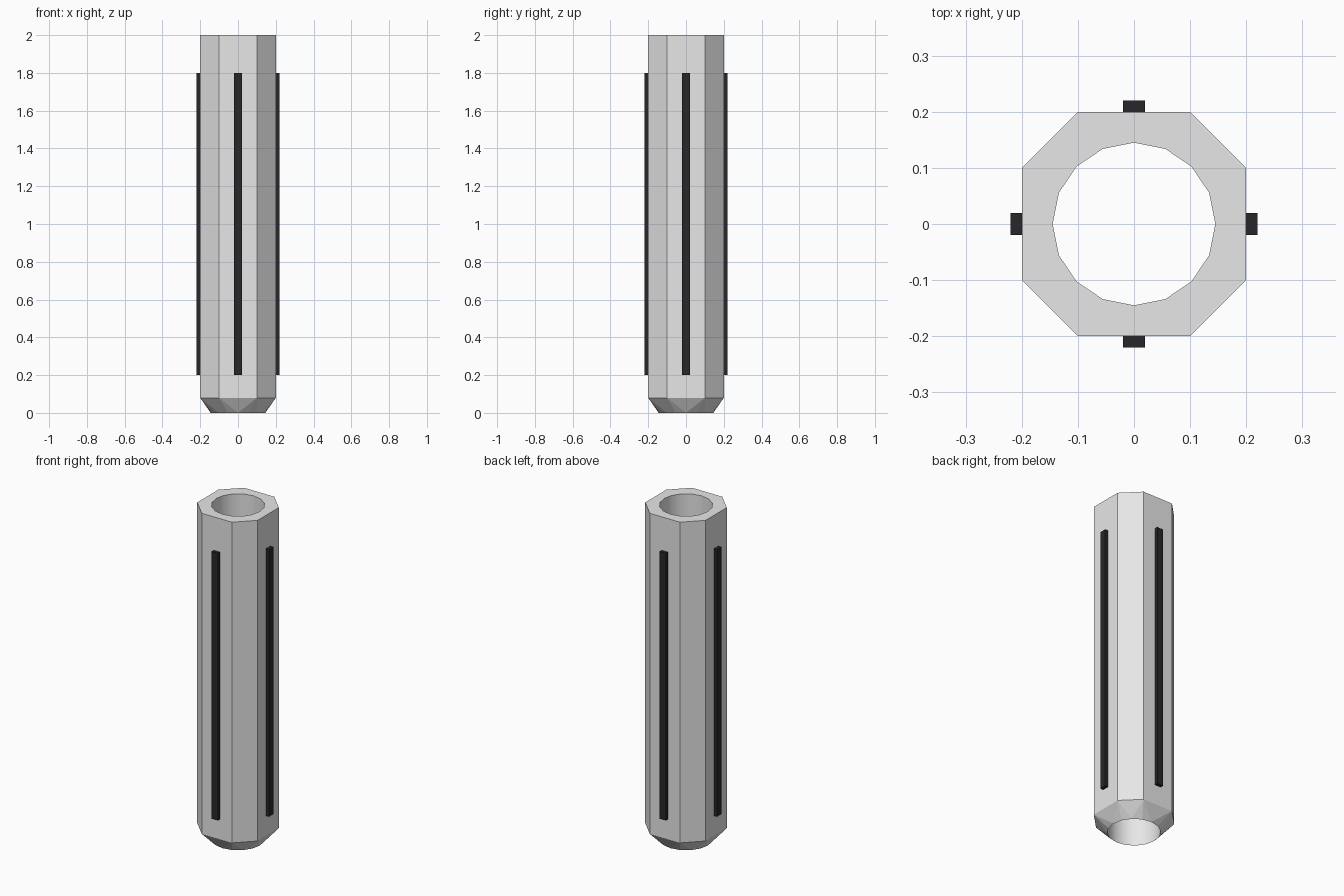
import bpy, bmesh, math

if "Cube" in bpy.data.objects:
    bpy.data.objects.remove(bpy.data.objects["Cube"])


def material(name, value):
    m = bpy.data.materials.new(name)
    m.diffuse_color = (value, value, value, 1)
    m.use_nodes = True
    m.node_tree.nodes["Principled BSDF"].inputs["Base Color"].default_value = m.diffuse_color
    return m


def make_object(name, bm, mat):
    bmesh.ops.recalc_face_normals(bm, faces=bm.faces)
    mesh = bpy.data.meshes.new(name)
    bm.to_mesh(mesh)
    bm.free()
    mesh.materials.append(mat)
    obj = bpy.data.objects.new(name, mesh)
    bpy.context.collection.objects.link(obj)
    return obj


light_grey = material("light grey", 0.8)
black = material("black", 0.02)

HEIGHT, CHAMFER, HOLE = 2.0, 0.08, 0.145
OCT = [(0.2, -0.1), (0.2, 0.1), (0.1, 0.2), (-0.1, 0.2),
       (-0.2, 0.1), (-0.2, -0.1), (-0.1, -0.2), (0.1, -0.2)]

# Octagonal tube with a round bore
bm = bmesh.new()
circle = [(HOLE * math.cos(i * math.pi / 8), HOLE * math.sin(i * math.pi / 8)) for i in range(16)]


def ring(points, z):
    return [bm.verts.new((x, y, z)) for x, y in points]


def bridge(octagon, round16):
    # each octagon side meets one circle point, each corner fans to three
    for i in range(8):
        a, b = octagon[i], octagon[(i + 1) % 8]
        c, d, e = (round16[(2 * i + k) % 16] for k in range(3))
        bm.faces.new((a, b, c))
        bm.faces.new((b, d, c))
        bm.faces.new((b, e, d))


def walls(low, high, smooth=False):
    n = len(low)
    for i in range(n):
        j = (i + 1) % n
        bm.faces.new((low[i], low[j], high[j], high[i])).smooth = smooth


outer_low, outer_top = ring(OCT, CHAMFER), ring(OCT, HEIGHT)
bore_low, bore_top = ring(circle, 0), ring(circle, HEIGHT)
walls(outer_low, outer_top)
walls(bore_low, bore_top, True)
bridge(outer_low, bore_low)   # tapered foot
bridge(outer_top, bore_top)   # flat top rim
for e in bm.edges:            # smooth only inside the bore
    e.smooth = all(f.smooth for f in e.link_faces)
make_object("tube_body", bm, light_grey)

# Four dark strips on the main sides
for i, name in enumerate(("right", "back", "left", "front")):
    bm = bmesh.new()
    bmesh.ops.create_cube(bm, size=1)
    for v in bm.verts:
        v.co = (0.205 + v.co.x * 0.03, v.co.y * 0.04, 1.0 + v.co.z * 1.6)
    strip = make_object(name + "_strip", bm, black)
    strip.rotation_euler.z = i * math.pi / 2
